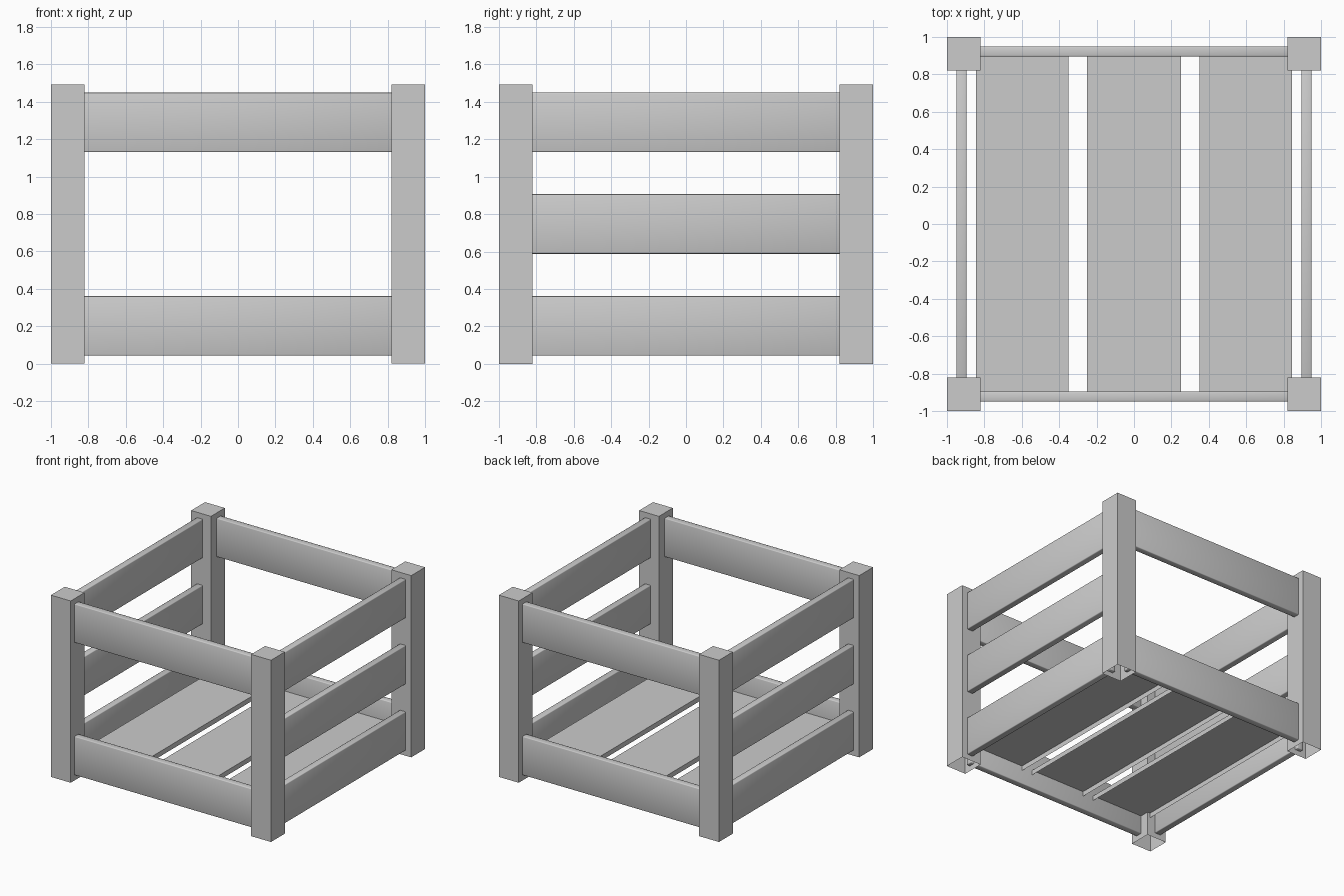
import bpy, bmesh

if "Cube" in bpy.data.objects:
    bpy.data.objects.remove(bpy.data.objects["Cube"])

def box(name, lo, hi, open_dirs=(), bevel=0.0):
    """Box between two corners; faces whose normal is in open_dirs are left out."""
    bm = bmesh.new()
    bmesh.ops.create_cube(bm, size=1)
    for v in bm.verts:
        v.co = [lo[i] + (v.co[i] + 0.5) * (hi[i] - lo[i]) for i in range(3)]
    bm.normal_update()
    gone = [f for f in bm.faces
            if any(sum(a * b for a, b in zip(f.normal, d)) > 0.9 for d in open_dirs)]
    bmesh.ops.delete(bm, geom=gone, context='FACES')
    for f in bm.faces:
        f.smooth = bevel > 0
    mesh = bpy.data.meshes.new(name)
    bm.to_mesh(mesh)
    bm.free()
    ob = bpy.data.objects.new(name, mesh)
    bpy.context.collection.objects.link(ob)
    if bevel:
        mod = ob.modifiers.new("soft_edges", 'BEVEL')
        mod.width = bevel
        mod.segments = 2
    return ob

DOWN = (0, 0, -1)
IN, OUT = 0.895, 0.95        # rail thickness range
REACH = 0.85                 # rails run a little way into the posts
HALF = 0.159                 # half the rail height
LEVELS = {"lower": 0.202, "middle": 0.747, "upper": 1.290}

# corner posts, hollow and open underneath
for sx, side in ((-1, "left"), (1, "right")):
    for sy, end in ((-1, "front"), (1, "back")):
        xs, ys = sorted((sx * 0.82, sx)), sorted((sy * 0.82, sy))
        box(f"{end}_{side}_post", (xs[0], ys[0], 0), (xs[1], ys[1], 1.493), [DOWN])

# rails: two on the front and back, three on the sides
for level, z in LEVELS.items():
    for s in (-1, 1):
        a, b = sorted((s * IN, s * OUT))
        box(f"{level}_{'left' if s < 0 else 'right'}_rail",
            (a, -REACH, z - HALF), (b, REACH, z + HALF), bevel=0.006)
        if level != "middle":
            box(f"{level}_{'front' if s < 0 else 'back'}_rail",
                (-REACH, a, z - HALF), (REACH, b, z + HALF), bevel=0.006)

# floor boards, open underneath
for name, x0, x1 in (("left", -0.845, -0.35), ("centre", -0.25, 0.25), ("right", 0.35, 0.845)):
    box(f"{name}_floor_board", (x0, -0.9, 0.155), (x1, 0.9, 0.195), [DOWN])
